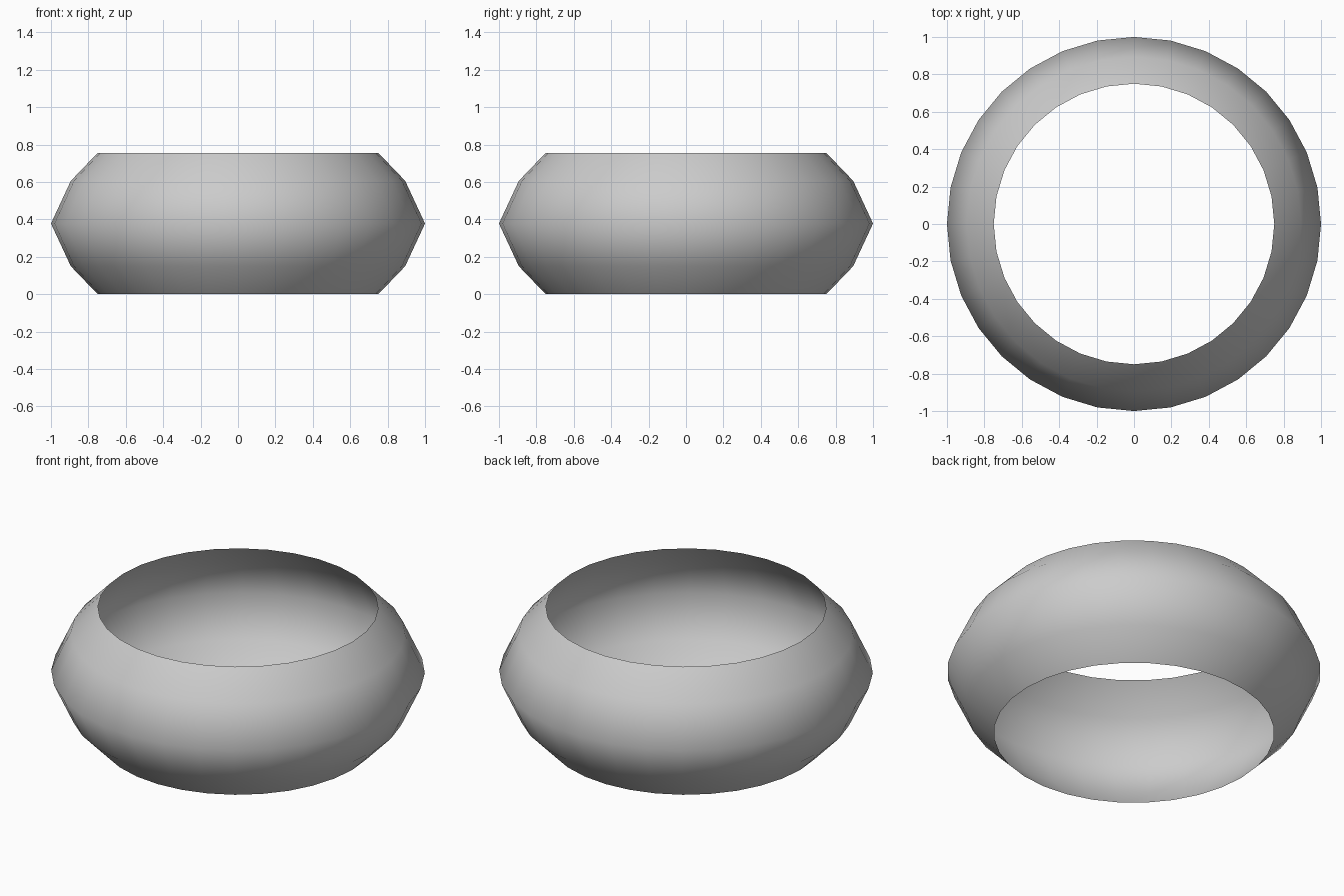
import bpy, bmesh
from math import cos, sin, tau

if "Cube" in bpy.data.objects:
    bpy.data.objects.remove(bpy.data.objects["Cube"])

SIDES = 32
# Outer profile (radius, height), bottom rim to top rim
PROFILE = [(0.75, 0.0), (0.894, 0.15), (1.0, 0.378), (0.894, 0.606), (0.75, 0.756)]

# Open, single-walled bulging ring
bm = bmesh.new()
rings = [[bm.verts.new((r * cos(tau * i / SIDES), r * sin(tau * i / SIDES), z))
          for i in range(SIDES)] for r, z in PROFILE]
for low, high in zip(rings, rings[1:]):
    for i in range(SIDES):
        j = (i + 1) % SIDES
        bm.faces.new((low[i], low[j], high[j], high[i])).smooth = True

mesh = bpy.data.meshes.new("ring_band")
bm.to_mesh(mesh)
bm.free()
ring = bpy.data.objects.new("ring_band", mesh)
bpy.context.collection.objects.link(ring)
